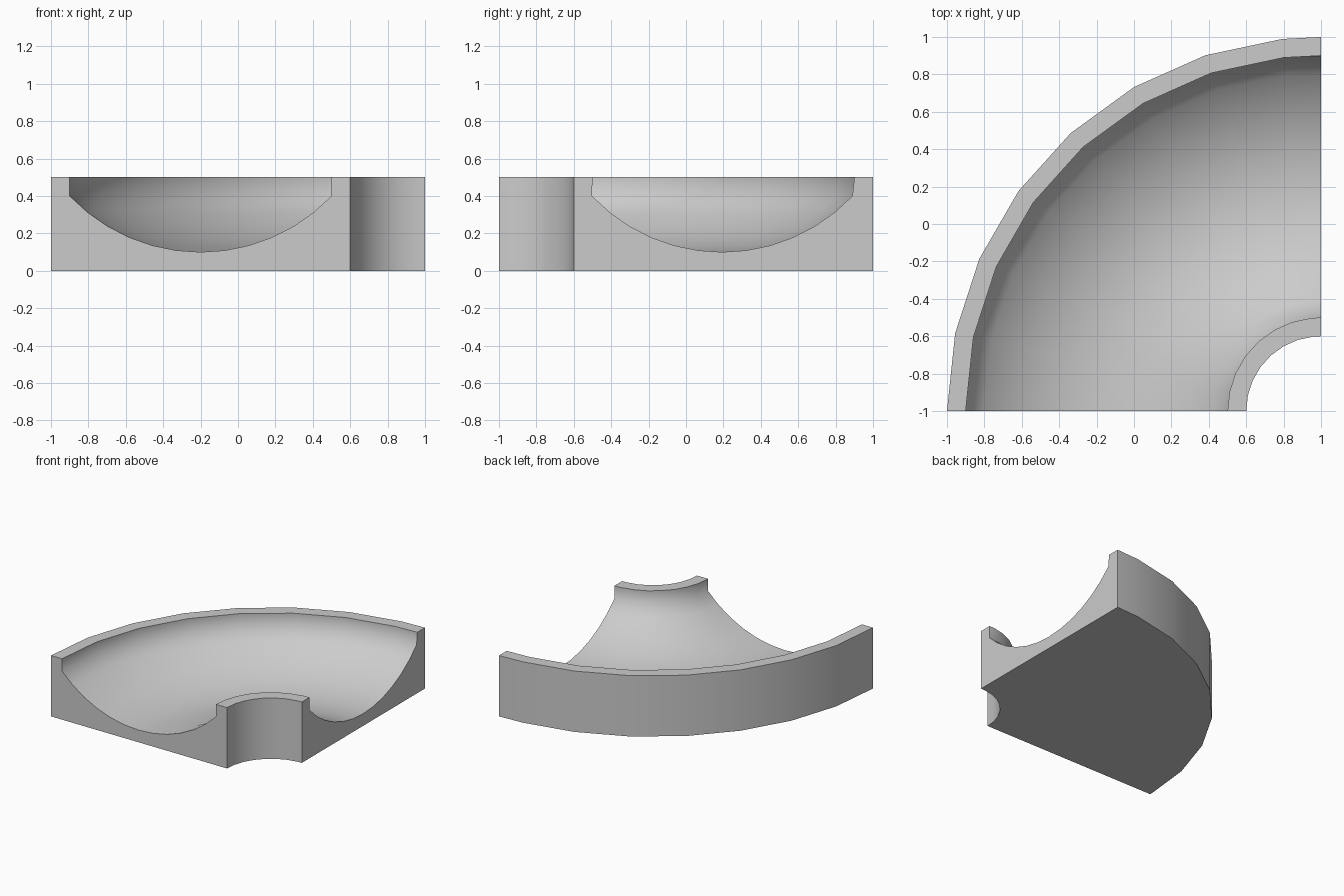
import bpy, bmesh
from math import radians, sin, cos, asin

if "Cube" in bpy.data.objects:
    bpy.data.objects.remove(bpy.data.objects["Cube"])

CX, CY = 1.0, -1.0          # centre of the quarter turn
HALF, SAG, MID = 0.7, 0.3, 1.2
R = (HALF**2 + SAG**2) / (2 * SAG)
A = asin(HALF / R)

# Cross-section (radius, height): walls, floor and circular-arc trough
trough = []
for i in range(13):
    t = -A + 2 * A * i / 12
    trough.append((MID + R * sin(t), 0.1 + R - R * cos(t)))
profile = [(0.4, 0), (0.4, 0.5), (0.5, 0.5)] + trough + [(1.9, 0.5), (2, 0.5), (2, 0)]

# Sweep in 12 degree steps, with a last half step to 90
angles = [12 * i for i in range(8)] + [90]
bm = bmesh.new()
rings = []
for a in angles:
    ring = []
    for k, (r, z) in enumerate(profile):
        # the half step cuts the trough on the flat of its facet
        if a == 90 and 3 <= k < 16:
            r *= cos(radians(6))
        ring.append(bm.verts.new((CX - r * cos(radians(a)), CY + r * sin(radians(a)), z)))
    rings.append(ring)
n = len(profile)
for p, q in zip(rings, rings[1:]):
    for k in range(n):
        j = (k + 1) % n
        bm.faces.new((p[k], p[j], q[j], q[k]))

# End faces
bm.faces.new(rings[0])
bm.faces.new(rings[-1][::-1])
bmesh.ops.recalc_face_normals(bm, faces=bm.faces)

mesh = bpy.data.meshes.new("curved_channel")
bm.to_mesh(mesh)
bm.free()
channel = bpy.data.objects.new("curved_channel", mesh)
bpy.context.collection.objects.link(channel)
bpy.context.view_layer.objects.active = channel
channel.select_set(True)
bpy.ops.object.shade_smooth_by_angle(angle=radians(60))
